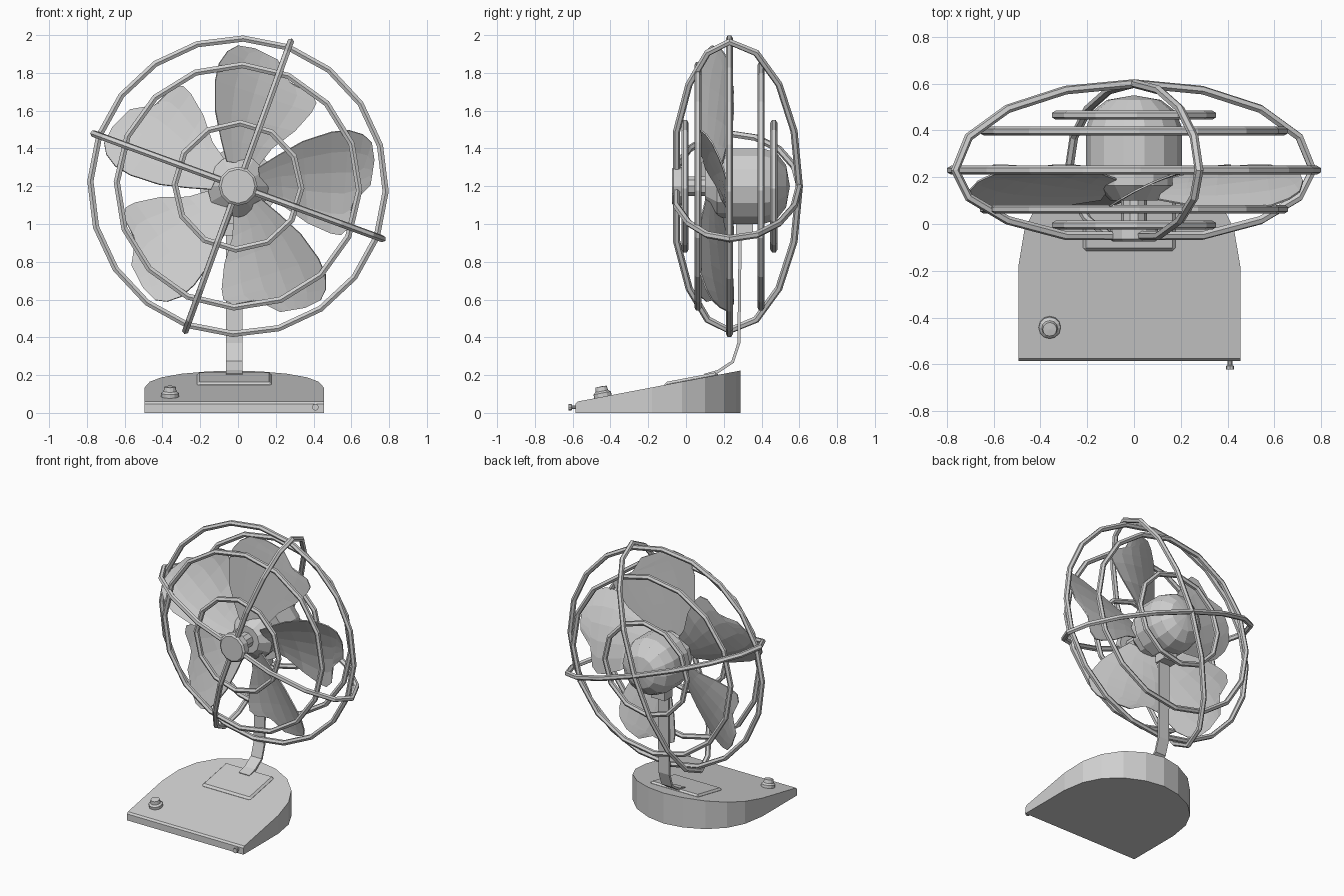
import bpy, bmesh
from math import sin, cos, pi, radians
from mathutils import Matrix, Vector

if "Cube" in bpy.data.objects:
    bpy.data.objects.remove(bpy.data.objects["Cube"], do_unlink=True)

# One plain grey for the whole fan
grey = bpy.data.materials.new("plain_grey")
grey.use_nodes = True
grey.diffuse_color = (0.63, 0.63, 0.63, 1)
grey.node_tree.nodes["Principled BSDF"].inputs["Base Color"].default_value = (0.63, 0.63, 0.63, 1)

FAN = Vector((0, 0, 1.2))
AXLE = Matrix.Translation(FAN) @ Matrix.Rotation(-pi / 2, 4, 'X')
MID = -0.02  # centre line of the stand


def link(name, data):
    ob = bpy.data.objects.new(name, data)
    bpy.context.collection.objects.link(ob)
    if not data.materials:
        data.materials.append(grey)
    return ob


def finish(name, bm):
    bmesh.ops.recalc_face_normals(bm, faces=bm.faces)
    me = bpy.data.meshes.new(name)
    bm.to_mesh(me)
    bm.free()
    return link(name, me)


def lathe(name, profile, sides, matrix):
    """Spin (radius, height) points about local z."""
    bm = bmesh.new()
    vs = [bm.verts.new((r, 0, h)) for r, h in profile]
    es = [bm.edges.new(p) for p in zip(vs, vs[1:])]
    bmesh.ops.spin(bm, geom=vs + es, cent=(0, 0, 0), axis=(0, 0, 1),
                   angle=2 * pi, steps=sides)
    bmesh.ops.remove_doubles(bm, verts=bm.verts, dist=0.0005)
    bmesh.ops.transform(bm, matrix=matrix, verts=bm.verts)
    return finish(name, bm)


def prism(name, yz, width):
    """Extrude a side profile across x, centred on the stand."""
    bm = bmesh.new()
    face = bm.faces.new([bm.verts.new((MID - width / 2, y, z)) for y, z in yz])
    out = bmesh.ops.extrude_face_region(bm, geom=[face])["geom"]
    bmesh.ops.translate(bm, vec=(width, 0, 0),
                        verts=[v for v in out if isinstance(v, bmesh.types.BMVert)])
    return finish(name, bm)


def wire_loop(name, points, radius=0.019):
    """Closed six-sided wire through the points."""
    cu = bpy.data.curves.new(name, 'CURVE')
    cu.dimensions = '3D'
    cu.bevel_depth = radius
    cu.bevel_resolution = 1
    sp = cu.splines.new('POLY')
    sp.points.add(len(points) - 1)
    for p, co in zip(sp.points, points):
        p.co = (*co, 1)
    sp.use_cyclic_u = True
    sp.use_smooth = False
    ob = link(name, cu)
    bpy.ops.object.select_all(action='DESELECT')
    ob.select_set(True)
    bpy.context.view_layer.objects.active = ob
    bpy.ops.object.convert(target='MESH')


# Wedge base with a rounded back
def base_top(y):
    return 0.058 + 0.19 * (y + 0.585)


half = [(0.474, -0.585), (0.474, -0.18), (0.447, -0.02), (0.385, 0.1), (0.28, 0.2), (0.14, 0.265)]
outline = half + [(0, 0.288)] + [(-x, y) for x, y in reversed(half)]
bm = bmesh.new()
low = [bm.verts.new((x + MID, y, 0)) for x, y in outline]
top = [bm.verts.new((x + MID, y, base_top(y))) for x, y in outline]
bm.faces.new(low)
bm.faces.new(top)
for i in range(len(outline)):
    j = (i + 1) % len(outline)
    bm.faces.new((low[i], low[j], top[j], top[i]))
front = [e for e in bm.edges if all(v.co.y < -0.58 and v.co.z > 0.01 for v in e.verts)]
bmesh.ops.bevel(bm, geom=front, offset=0.011, segments=1, affect='EDGES')
finish("base", bm)

# Foot plate lying on the slope, and the bent strip post
y0, y1 = -0.115, 0.17
plate = prism("foot_plate", [(y0, base_top(y0) - 0.016), (y1, base_top(y1) - 0.016),
                             (y1, base_top(y1) + 0.015), (y0, base_top(y0) + 0.015)], 0.395)
bevel = plate.modifiers.new("soft_edge", 'BEVEL')
bevel.width = 0.013
bevel.segments = 1

path = [(0.1, 0.2), (0.17, 0.219), (0.247, 0.27), (0.28, 0.37), (0.287, 0.97)]
bm = bmesh.new()
pairs = [[bm.verts.new((MID + s * 0.043, y, z)) for s in (-1, 1)] for y, z in path]
for a, b in zip(pairs, pairs[1:]):
    bm.faces.new((a[0], a[1], b[1], b[0]))
post = finish("post", bm)
thick = post.modifiers.new("thickness", 'SOLIDIFY')
thick.thickness = 0.016
thick.offset = 0
prism("motor_bracket", [(0.265, 0.94), (0.355, 0.94), (0.355, 1.03), (0.265, 1.03)], 0.11)

# Dial and small front switch
tilt = Matrix.Rotation(radians(10.8), 4, 'X')
lathe("dial", [(0, -0.01), (0.047, -0.01), (0.047, 0.02), (0.034, 0.03),
               (0.03, 0.054), (0, 0.056)], 12,
      Matrix.Translation((-0.36, -0.44, base_top(-0.44))) @ tilt)
lathe("switch", [(0, -0.01), (0.01, -0.01), (0.01, 0.018), (0.018, 0.022),
                 (0.018, 0.036), (0, 0.036)], 8,
      Matrix.Translation((0.41, -0.585, 0.03)) @ Matrix.Rotation(pi / 2, 4, 'X'))

# Motor, hub, shaft and front cap along the axle
lathe("motor", [(0, 0.245), (0.205, 0.245), (0.205, 0.41), (0.18, 0.48),
                (0.115, 0.53), (0, 0.55)], 14, AXLE)
lathe("hub", [(0, 0.1), (0.1, 0.1), (0.165, 0.165), (0.165, 0.215), (0, 0.215)], 12, AXLE)
lathe("shaft", [(0, -0.03), (0.055, -0.03), (0.055, 0.25), (0, 0.25)], 10, AXLE)
lathe("front_cap", [(0, -0.075), (0.09, -0.075), (0.103, -0.065), (0.103, -0.02),
                    (0, -0.02)], 12, AXLE)

# Five cupped blades; each row runs from the forward edge to the rear edge
rows = [((-.06, .13), (.11, .11)), ((-.09, .25), (.18, .20)), ((-.12, .40), (.30, .29)),
        ((-.12, .56), (.39, .39)), ((-.10, .65), (.415, .44)), ((-.055, .715), (.39, .49)),
        ((.00, .745), (.28, .54)), ((.09, .73), (.21, .67))]
COLS = 6
bm = bmesh.new()
grid = []
for a, b in rows:
    line = []
    for c in range(COLS):
        p = Vector(a).lerp(Vector(b), c / (COLS - 1))
        u = (p.x + 0.12) / 0.535
        line.append(bm.verts.new((p.x, 0.065 + 0.185 * (1 - (1 - u) ** 2), p.y)))
    grid.append(line)
for a, b in zip(grid, grid[1:]):
    for c in range(COLS - 1):
        bm.faces.new((a[c], a[c + 1], b[c + 1], b[c]))
first = finish("blade_1", bm)
blades = [first] + [link("blade_%d" % (i + 1), first.data) for i in range(1, 5)]
for i, blade in enumerate(blades):
    blade.matrix_world = Matrix.Translation(FAN) @ Matrix.Rotation(i * 2 * pi / 5, 4, 'Y')
    mod = blade.modifiers.new("thickness", 'SOLIDIFY')
    mod.thickness = 0.008
    mod.offset = 0

# Cage rings
for name, radius, y, sides in [("front_inner_ring", 0.335, -0.005, 12),
                               ("front_middle_ring", 0.642, 0.063, 16),
                               ("outer_ring", 0.782, 0.23, 20),
                               ("back_middle_ring", 0.642, 0.397, 16),
                               ("back_inner_ring", 0.335, 0.465, 12)]:
    angles = [radians(88) + 2 * pi * i / sides for i in range(sides)]
    wire_loop(name, [FAN + Vector((radius * cos(t), y, radius * sin(t))) for t in angles])

# Two crossing cage ribs, domed at the back and flat across the front
for name, lean in [("steep_rib", 70), ("shallow_rib", 160)]:
    points = []
    for i in range(16):
        t = i * pi / 8
        r = 0.813 * cos(t)
        y = 0.23 + (0.37 * sin(t) if sin(t) > 0 else 0.28 * max(-1, 1.08 * sin(t)))
        points.append(FAN + Vector((r * cos(radians(lean)), y, r * sin(radians(lean)))))
    wire_loop(name, points)
